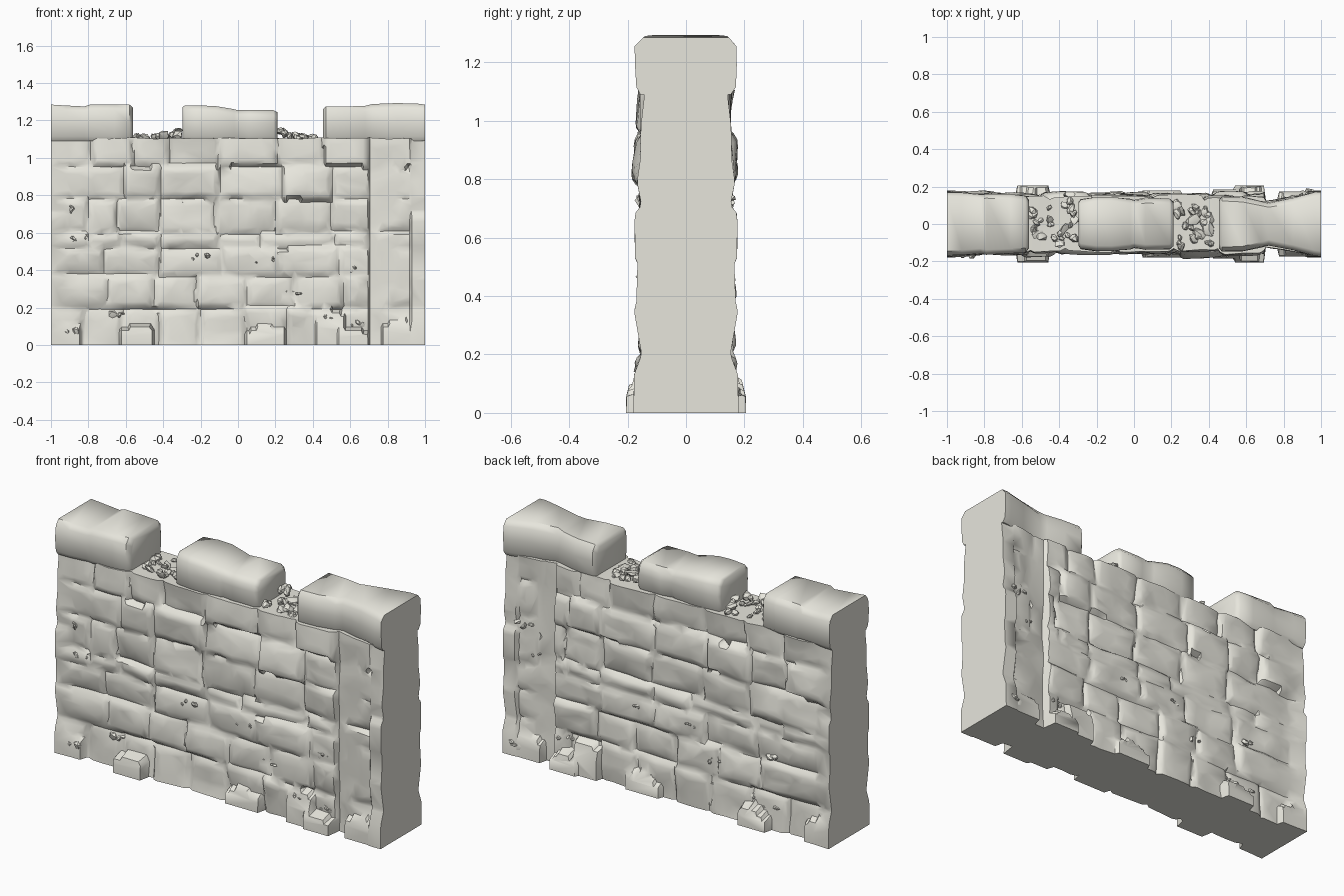
import bpy, bmesh, random
from math import pi, sin
from mathutils import Vector, Matrix, noise

if "Cube" in bpy.data.objects:
    bpy.data.objects.remove(bpy.data.objects["Cube"])

rng = random.Random(7)
mat = bpy.data.materials.new("stone")
mat.diffuse_color = (0.8, 0.79, 0.72, 1)
mat.use_nodes = True
mat.node_tree.nodes["Principled BSDF"].inputs["Base Color"].default_value = mat.diffuse_color


def finish(bm, name, angle=50, decimate=None):
    bmesh.ops.recalc_face_normals(bm, faces=bm.faces)
    me = bpy.data.meshes.new(name)
    bm.to_mesh(me)
    bm.free()
    me.materials.append(mat)
    ob = bpy.data.objects.new(name, me)
    bpy.context.collection.objects.link(ob)
    bpy.ops.object.select_all(action='DESELECT')
    ob.select_set(True)
    bpy.context.view_layer.objects.active = ob
    if decimate:
        ob.modifiers.new("facets", 'DECIMATE').ratio = decimate
        bpy.ops.object.modifier_apply(modifier="facets")
    bpy.ops.object.shade_smooth_by_angle(angle=angle * pi / 180)
    return ob


def shard(bm, pos, r):
    """Small angular chip of rubble."""
    vs = bmesh.ops.create_icosphere(bm, subdivisions=1, radius=1)['verts']
    rot = Matrix.Rotation(rng.uniform(0, 6), 3, Vector((rng.random(), rng.random(), 1)).normalized())
    s = [r * rng.uniform(.6, 1.4) for _ in range(3)]
    for v in vs:
        c = v.co * rng.uniform(.7, 1.15)
        v.co = Vector(pos) + rot @ Vector((c.x * s[0], c.y * s[1], c.z * s[2] * .7))


def loft(bm, rings):
    rows = [[bm.verts.new(p) for p in ring] for ring in rings]
    n = len(rows[0])
    for a, b in zip(rows, rows[1:]):
        for i in range(n):
            bm.faces.new((a[i], a[(i + 1) % n], b[(i + 1) % n], b[i]))
    bm.faces.new(rows[0])
    bm.faces.new(rows[-1])


# End outline: (z, half depth)
profile = ((0, .18), (.13, .178), (.2, .152), (.35, .178), (.38, .17), (.51, .165), (.53, .175),
           (.66, .176), (.69, .172), (.71, .152), (.79, .168), (.88, .155), (.98, .155),
           (1.08, .143), (1.2, .150))


def end_depth(z):
    for (z0, d0), (z1, d1) in zip(profile, profile[1:]):
        if z <= z1:
            return d0 + (d1 - d0) * (z - z0) / (z1 - z0)
    return .15


# Stone courses: bottom, top, joints along x
courses = [
    (-.1, .20, (-1.2, -.82, -.62, -.42, -.2, .04, .26, .5, .72, 1.2)),
    (.20, .37, (-1.2, -.7, -.45, -.22, .05, .3, .56, 1.2)),
    (.37, .52, (-1.2, -.72, -.42, -.08, .22, .54, 1.2)),
    (.52, .60, (-1.2, -.8, -.62, -.42, -.1, .12, .52, .7, 1.2)),
    (.60, .78, (-1.2, -.8, -.65, -.42, -.12, .2, .5, 1.2)),
    (.78, .955, (-1.2, -.61, -.42, -.1, .24, .5, .72, 1.2)),
    (.955, 1.2, (-1.2, -.78, -.56, -.37, -.1, .21, .46, .7, 1.2)),
]
# Foot stones jutting from the base: x range, height, depth
feet = ((-.99, -.84, .13, .175), (-.63, -.45, .11, .205), (.04, .25, .11, .18),
        (.42, .57, .19, .185), (.53, .70, .10, .205), (.77, 1.0, .14, .175))

stones = {-1: [], 1: []}
for side in stones:
    for z0, z1, xs in courses:
        for a, b in zip(xs, xs[1:]):
            d = rng.uniform(.142, .162)
            if z0 == .78 and a in (-.61, .24):
                d = .172
            if side > 0:
                a, b = -b, -a
            stones[side].append((a, b, z0, z1, d, rng.uniform(-.07, .07), rng.uniform(-.12, .12)))


def depth(x, z, side):
    """Half thickness of the wall at one point of one face."""
    if x > .92:
        return end_depth(z)
    wx = x + .012 * noise.noise((x * 5, z * 9, side * 3))
    wz = z + .014 * noise.noise((x * 6, z * 4, 9 + side * 3))
    d = .14
    for a, b, z0, z1, top, tx, tz in stones[side]:
        if a <= wx < b and z0 <= wz < z1:
            e = min(wx - a, b - wx, wz - z0, z1 - wz)
            d = top + tx * max(-.12, min(.12, wx - (a + b) / 2)) + tz * (wz - (z0 + z1) / 2)
            d -= .016 * (1 - min(1, e / .03)) ** 1.5
    d += .012 * noise.noise((x * 7, z * 9, 20 + side * 5))
    if x > .7:
        d = min(d, .122 + .17 * (x - .72) + .01 * noise.noise((x * 8, z * 8, side)))
    for a, b, h, f in feet:
        c = .03 * noise.noise((x * 9, z * 9, side * 7))
        if a < x < b and z < h + c - abs(x - (a + b) / 2) * .3:
            d = max(d, f - .25 * max(0, z - h * .5))
    if x < -.9:
        k = (-.9 - x) / .1
        d = d * (1 - k) + end_depth(z) * k
    return d


# Wall body: one closed loft along x with stone relief on both faces
bm = bmesh.new()
NX, NZ = 170, 58
rings = []
for i in range(NX + 1):
    x = -1 + 2 * i / NX
    top = 1.105 + .008 * noise.noise((x * 8, 0, 2))
    zs = [top * j / NZ for j in range(NZ + 1)]
    ring = [(x, -depth(x, z, -1), z) for z in zs]
    ring += [(x, depth(x, z, 1), z) for z in reversed(zs)]
    rings.append(ring)
loft(bm, rings)
finish(bm, "wall_body", 42, .17)

# Battlement merlons lofted along x: (x, half depth, top)
merlons = {
    "left_merlon": ((-1, .172, 1.285), (-.92, .17, 1.28), (-.82, .162, 1.275), (-.79, .165, 1.285),
                    (-.66, .16, 1.285), (-.58, .155, 1.285), (-.562, .13, 1.27)),
    "middle_merlon": ((-.298, .115, 1.27), (-.285, .132, 1.28), (-.2, .145, 1.28), (-.12, .145, 1.277),
                      (-.02, .135, 1.26), (0, .13, 1.255), (.06, .138, 1.255), (.19, .138, 1.255),
                      (.21, .12, 1.245)),
    "right_merlon": ((.455, .13, 1.26), (.47, .15, 1.275), (.58, .145, 1.275), (.68, .125, 1.278),
                     (.72, .115, 1.288), (.85, .14, 1.293), (.96, .17, 1.29), (1, .176, 1.285)),
}
for name, pts in merlons.items():
    bm = bmesh.new()
    rings = []
    for x, d, t in pts:
        half = [(d - .022, 1.09), (d - .004, 1.115), (d, 1.19), (d - .003, t - .03), (d - .028, t)]
        sec = half + [(-y, z) for y, z in reversed(half)]
        rings.append([(x, y + rng.uniform(-.003, .003), z) for y, z in sec])
    loft(bm, rings)
    finish(bm, name, 50)

# Broken rubble in the two gaps of the battlement, heaped against one side
bm = bmesh.new()
for x0, x1, high in ((-.55, -.31, 1), (.22, .45, 0)):
    for i in range(26):
        t = rng.random()
        heap = t if high else 1 - t
        shard(bm, (x0 + (x1 - x0) * t, rng.uniform(-.125, .125), 1.105 + .05 * heap ** 2 * rng.random()),
              rng.uniform(.018, .034))
finish(bm, "gap_rubble", 30)

# Chipped fragments wedged in the joints on both faces
bm = bmesh.new()
for x, z in ((-.9, .73), (-.85, .57), (-.62, .17), (-.9, .07), (-.2, .47),
             (.15, .45), (.6, .4), (.5, .14), (.62, .12), (.3, .28)):
    for side in (-1, 1):
        for i in range(3):
            px = -side * x + rng.uniform(-.05, .05)
            pz = z + rng.uniform(-.015, .015)
            shard(bm, (px, side * (depth(px, pz, side) - .006), pz), rng.uniform(.012, .024))
finish(bm, "joint_chips", 30)
